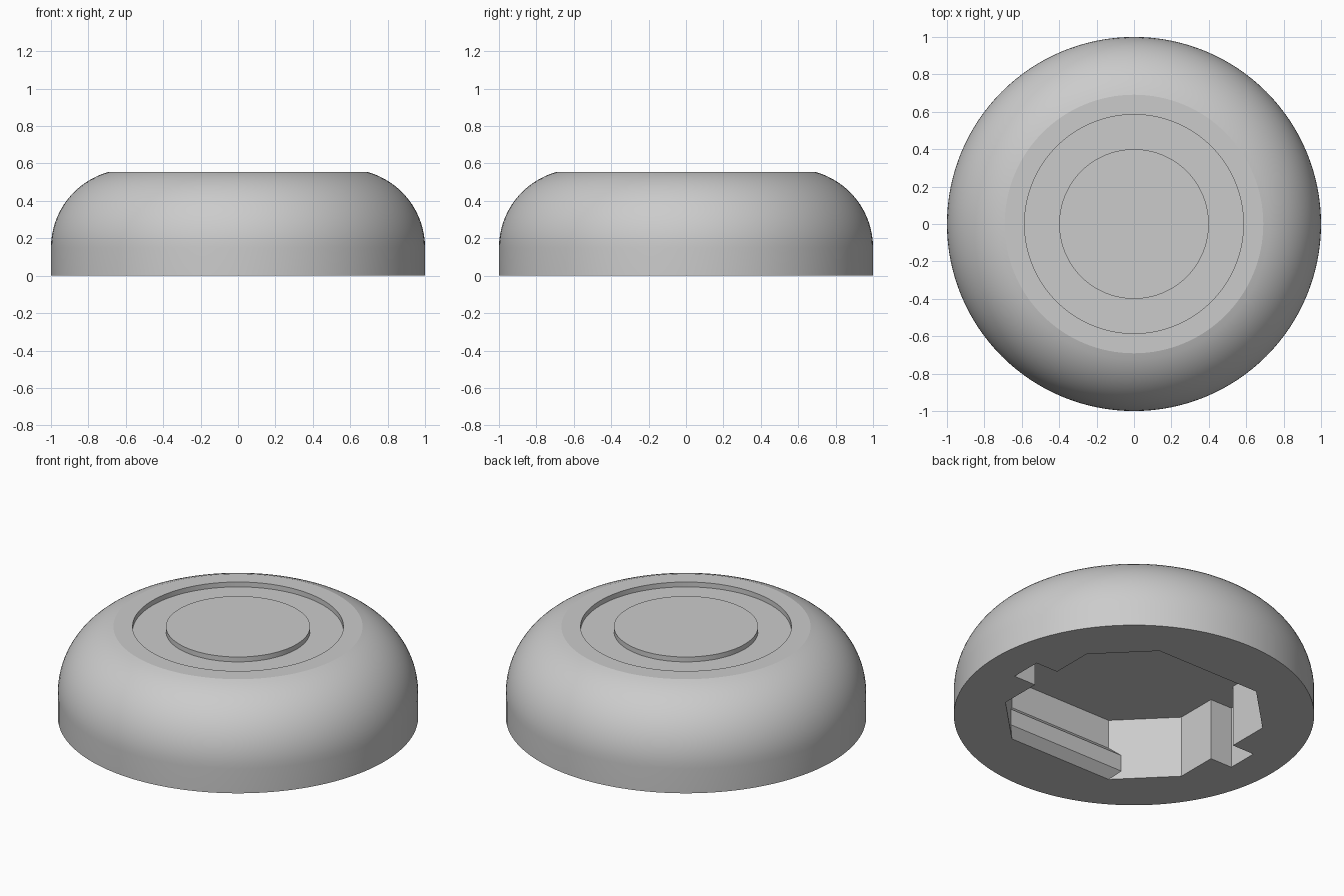
import bpy
import bmesh
from math import cos, sin, pi, radians, asin

if "Cube" in bpy.data.objects:
    bpy.data.objects.remove(bpy.data.objects["Cube"])

HEIGHT = 0.555
GROOVE = 0.03
CAVITY = 0.378

grey = bpy.data.materials.new("light_grey")
grey.use_nodes = True
colour = (0.6, 0.6, 0.6, 1)
grey.diffuse_color = colour
grey.node_tree.nodes["Principled BSDF"].inputs["Base Color"].default_value = colour


def add_object(name, bm):
    bmesh.ops.recalc_face_normals(bm, faces=bm.faces)
    mesh = bpy.data.meshes.new(name)
    bm.to_mesh(mesh)
    bm.free()
    mesh.materials.append(grey)
    obj = bpy.data.objects.new(name, mesh)
    bpy.context.collection.objects.link(obj)
    return obj


def prism(name, points, offset):
    """Closed polygon extruded along an offset."""
    bm = bmesh.new()
    face = bm.faces.new([bm.verts.new(p) for p in points])
    new = bmesh.ops.extrude_face_region(bm, geom=[face])["geom"]
    verts = [v for v in new if isinstance(v, bmesh.types.BMVert)]
    bmesh.ops.translate(bm, verts=verts, vec=offset)
    return add_object(name, bm)


def lathe(name, profile, steps=128):
    """Solid of revolution around z."""
    bm = bmesh.new()
    verts = [bm.verts.new((r, 0, z)) for r, z in profile]
    edges = [bm.edges.new(pair) for pair in zip(verts, verts[1:])]
    bmesh.ops.spin(bm, geom=verts + edges, axis=(0, 0, 1), cent=(0, 0, 0),
                   angle=2 * pi, steps=steps)
    bmesh.ops.remove_doubles(bm, verts=bm.verts, dist=1e-4)
    return add_object(name, bm)


# Domed body: straight skirt, rounded shoulder, flat top with a ring groove
radius, base = 0.42, 0.15
end = asin((HEIGHT - base) / radius)
shoulder = [(1 - radius + radius * cos(end * i / 16), base + radius * sin(end * i / 16))
            for i in range(17)]
profile = [(0, 0), (1, 0)] + shoulder + [
    (0.585, HEIGHT), (0.585, HEIGHT - GROOVE),
    (0.4, HEIGHT - GROOVE), (0.4, HEIGHT), (0, HEIGHT)]
body = lathe("domed_body", profile)

# Underside cavity: chamfered square with a key slot on each side
half, chamfer, slot, slot_half = 0.637, 0.35, 0.785, 0.095
side = [(half, -chamfer), (half, -slot_half), (slot, -slot_half),
        (slot, slot_half), (half, slot_half), (half, chamfer),
        (chamfer, half), (-chamfer, half)]
outline = side[:7] + [(-x, -y) for x, y in side[:7]]
outline = side + [(-x, -y) for x, y in side]
cutter = prism("cavity_cutter", [(x, y, -0.1) for x, y in outline],
               (0, 0, CAVITY + 0.1))
cutter.hide_render = True
cut = body.modifiers.new("cavity", "BOOLEAN")
cut.object = cutter
cut.solver = "EXACT"
bpy.context.view_layer.objects.active = body
bpy.ops.object.modifier_apply(modifier=cut.name)
bpy.data.objects.remove(cutter)

bpy.ops.object.select_all(action="DESELECT")
body.select_set(True)
bpy.ops.object.shade_smooth_by_angle(angle=radians(10))

# Snap ridges along the front and back cavity walls
ridge = [(0, 0), (0.05, 0.05), (0.05, 0.15), (0, 0.2), (-0.02, 0.1)]
for name, sign in (("front_ridge", -1), ("back_ridge", 1)):
    prism(name, [(-0.41, sign * (half - d), z) for d, z in ridge], (0.82, 0, 0))
